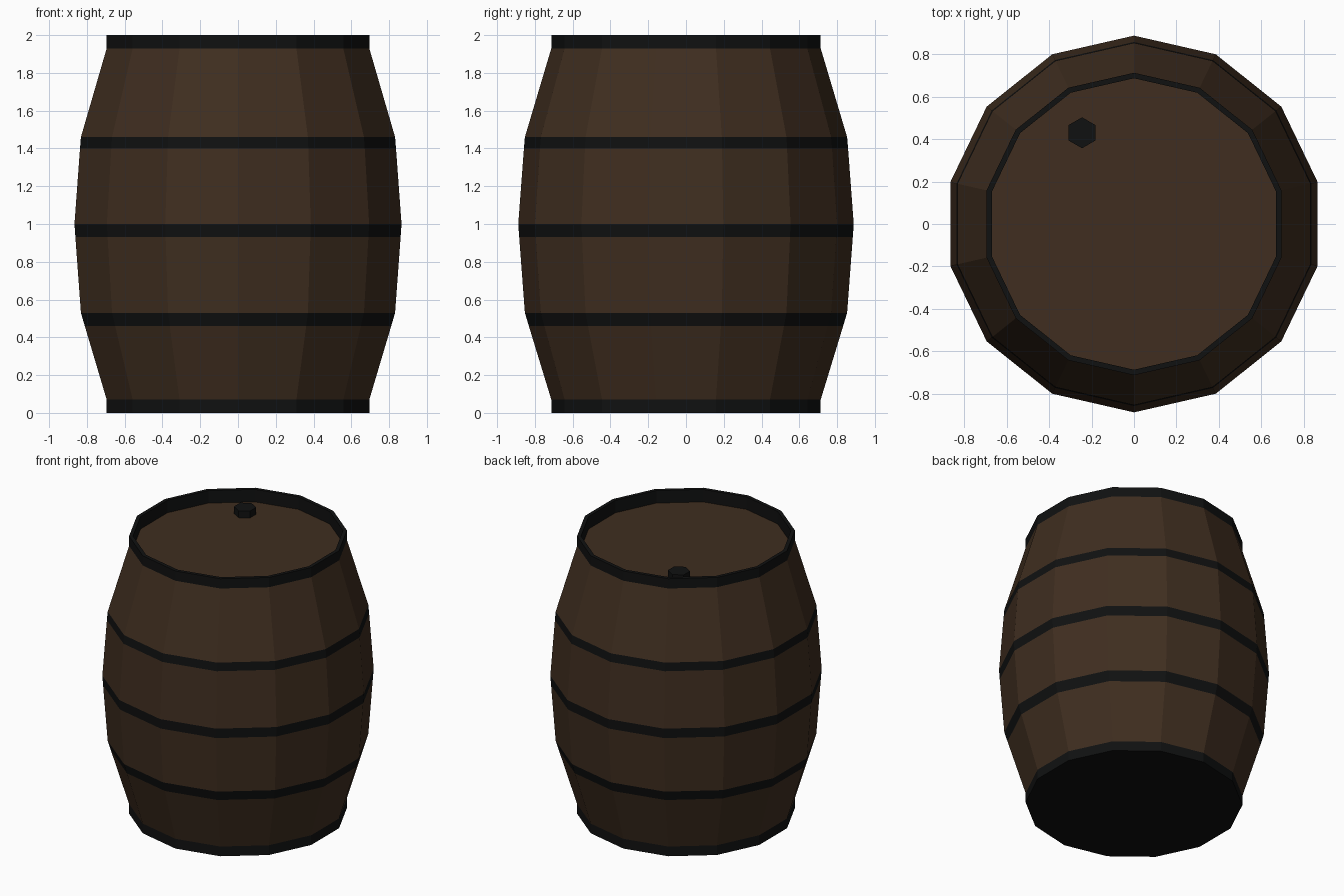
import bpy, bmesh, math

if "Cube" in bpy.data.objects:
    bpy.data.objects.remove(bpy.data.objects["Cube"])

SIDES = 14


def material(name, rgb):
    m = bpy.data.materials.new(name)
    m.diffuse_color = (*rgb, 1)
    m.use_nodes = True
    m.node_tree.nodes["Principled BSDF"].inputs["Base Color"].default_value = m.diffuse_color
    return m


WOOD = material("dark_wood", (0.05, 0.027, 0.014))
IRON = material("black_iron", (0.005, 0.0055, 0.0055))


def revolve(name, profile, mat, sides=SIDES, centre=(0, 0), cap_start=False, cap_end=False):
    """Spin (radius, z) points around z, one corner pointing to +y."""
    bm = bmesh.new()
    rings = []
    for r, z in profile:
        rings.append([bm.verts.new((centre[0] + r * math.sin(2 * math.pi * i / sides),
                                    centre[1] + r * math.cos(2 * math.pi * i / sides), z))
                      for i in range(sides)])
    for a, b in zip(rings, rings[1:]):
        for i in range(sides):
            j = (i + 1) % sides
            bm.faces.new((a[j], a[i], b[i], b[j]))
    if cap_start:
        bm.faces.new(rings[0])
    if cap_end:
        bm.faces.new(rings[-1][::-1])
    me = bpy.data.meshes.new(name)
    bm.to_mesh(me)
    bm.free()
    me.materials.append(mat)
    ob = bpy.data.objects.new(name, me)
    bpy.context.collection.objects.link(ob)
    return ob


# Bulging side profile, alternating iron hoops and wood sections
R_END, R_IN, LID_Z = 0.713, 0.687, 1.91
side = [(R_END, 0.07), (0.832, 0.46), (0.853, 0.53), (0.883, 0.93),
        (0.888, 1.0), (0.858, 1.40), (0.853, 1.46), (R_END, 1.93)]
for k in range(len(side) - 1):
    is_wood = k % 2 == 0
    revolve(f"{'staves' if is_wood else 'hoop'}_{k // 2 + 1}", side[k:k + 2],
            WOOD if is_wood else IRON)

# End hoops: closed base, and top rim with inner wall
revolve("base_hoop", [(R_END, 0), (R_END, 0.07)], IRON, cap_start=True)
revolve("top_rim", [(R_END, 1.93), (R_END, 2.0), (R_IN, 2.0), (R_IN, LID_Z)], IRON)

# Recessed lid
revolve("lid", [(R_IN, LID_Z)], WOOD, cap_end=True)

# Hexagonal plug on the lid
revolve("plug", [(0.073, LID_Z), (0.073, 1.96)], IRON, sides=6,
        centre=(-0.245, 0.43), cap_end=True)
